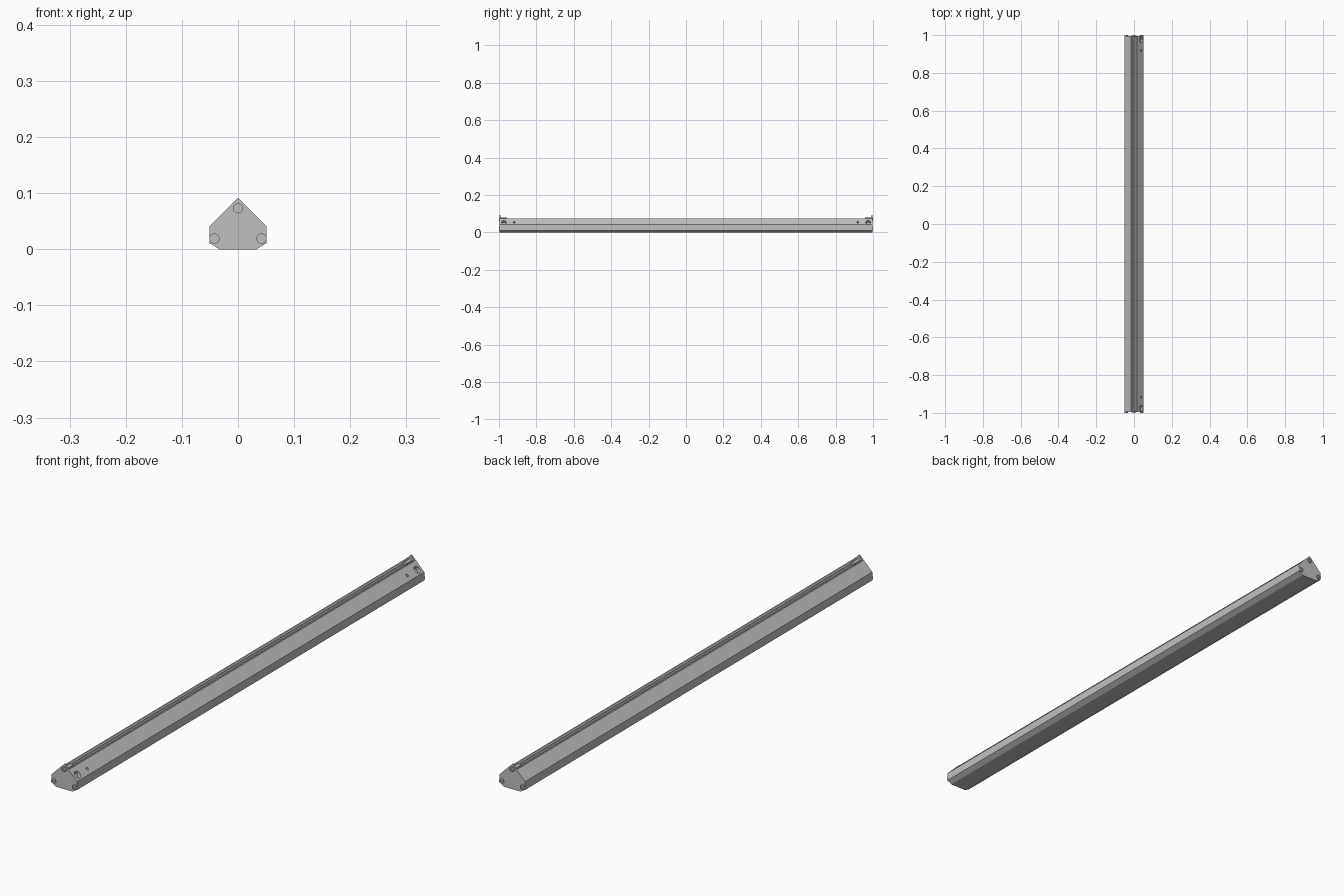
import bpy, bmesh, math
from mathutils import Vector, Matrix

if "Cube" in bpy.data.objects:
    bpy.data.objects.remove(bpy.data.objects["Cube"], do_unlink=True)


def make_material(name, color):
    mat = bpy.data.materials.new(name)
    mat.use_nodes = True
    mat.diffuse_color = color
    mat.node_tree.nodes["Principled BSDF"].inputs["Base Color"].default_value = color
    return mat


grey = make_material("aluminium grey", (0.53, 0.53, 0.53, 1))


def finish(name, bm):
    bmesh.ops.recalc_face_normals(bm, faces=bm.faces)
    mesh = bpy.data.meshes.new(name)
    bm.to_mesh(mesh)
    bm.free()
    mesh.materials.append(grey)
    obj = bpy.data.objects.new(name, mesh)
    bpy.context.collection.objects.link(obj)
    return obj


def extrude_profile(name, half, y0, y1):
    """Mirror half an x-z outline (bottom to top) and extrude it along y."""
    points = half + [(-x, z) for x, z in reversed(half) if x > 0]
    bm = bmesh.new()
    face = bm.faces.new([bm.verts.new((x, y0, z)) for x, z in points])
    moved = bmesh.ops.extrude_face_region(bm, geom=[face])["geom"]
    bmesh.ops.translate(bm, vec=(0, y1 - y0, 0),
                        verts=[v for v in moved if isinstance(v, bmesh.types.BMVert)])
    return finish(name, bm)


def cylinder(name, center, axis, radius, depth, sides=24):
    bm = bmesh.new()
    turn = Vector((0, 0, 1)).rotation_difference(Vector(axis)).to_matrix().to_4x4()
    bmesh.ops.create_cone(bm, cap_ends=True, segments=sides, radius1=radius,
                          radius2=radius, depth=depth,
                          matrix=Matrix.Translation(center) @ turn)
    return finish(name, bm)


def box(name, center, size, tilt):
    bm = bmesh.new()
    bmesh.ops.create_cube(bm, size=1, matrix=Matrix.Translation(center)
                          @ Matrix.Rotation(tilt, 4, 'Y')
                          @ Matrix.Diagonal((*size, 1)))
    return finish(name, bm)


def cut(target, cutters):
    bpy.context.view_layer.objects.active = target
    for cutter in cutters:
        cutter.hide_render = True
        mod = target.modifiers.new("cut", 'BOOLEAN')
        mod.operation, mod.solver, mod.object = 'DIFFERENCE', 'EXACT', cutter
        bpy.ops.object.modifier_apply(modifier=mod.name)
        bpy.data.objects.remove(cutter, do_unlink=True)


def smooth(obj):
    bpy.ops.object.select_all(action='DESELECT')
    obj.select_set(True)
    bpy.context.view_layer.objects.active = obj
    bpy.ops.object.shade_smooth_by_angle(angle=math.radians(30))


# Extruded rail with a round-bottomed channel along its top
outer = [(0.033, 0), (0.051, 0.011), (0.051, 0.041)]
channel = [(0.017, 0.075), (0.012, 0.075), (0.008, 0.071), (0.008, 0.066),
           (0.006, 0.062), (0, 0.06)]
rail = extrude_profile("rail", outer + channel, -0.991, 0.991)

# Mounting holes in the left slope, a large and a small one near each end
slope = Vector((1, 0, 1)).normalized()
holes = []
for end in (-1, 1):
    for y, radius in ((0.974, 0.013), (0.918, 0.005)):
        holes.append(cylinder("hole_cutter", (0.0375, end * y, 0.0545), slope, radius, 0.03))
cut(rail, holes)
smooth(rail)

# End plates, each held by three cross-head screws
for end, word in ((-1, "front"), (1, "back")):
    extrude_profile(word + "_end_plate", outer + [(0, 0.092)], end * 0.991, end * 0.996)
    for x, z, spot in ((0, 0.073, "top"), (-0.042, 0.019, "right"), (0.042, 0.019, "left")):
        head = cylinder(f"{word}_{spot}_screw", (x, end * 0.9965, z), (0, 1, 0), 0.009, 0.007)
        cut(head, [box("cross_cutter", (x, end, z), (0.011, 0.005, 0.0028), math.radians(a))
                   for a in (45, 135)])
        smooth(head)
    # Threaded shank showing in the channel
    smooth(cylinder(word + "_screw_shank", (0, end * 0.975, 0.073), (0, 1, 0), 0.006, 0.034, 16))
